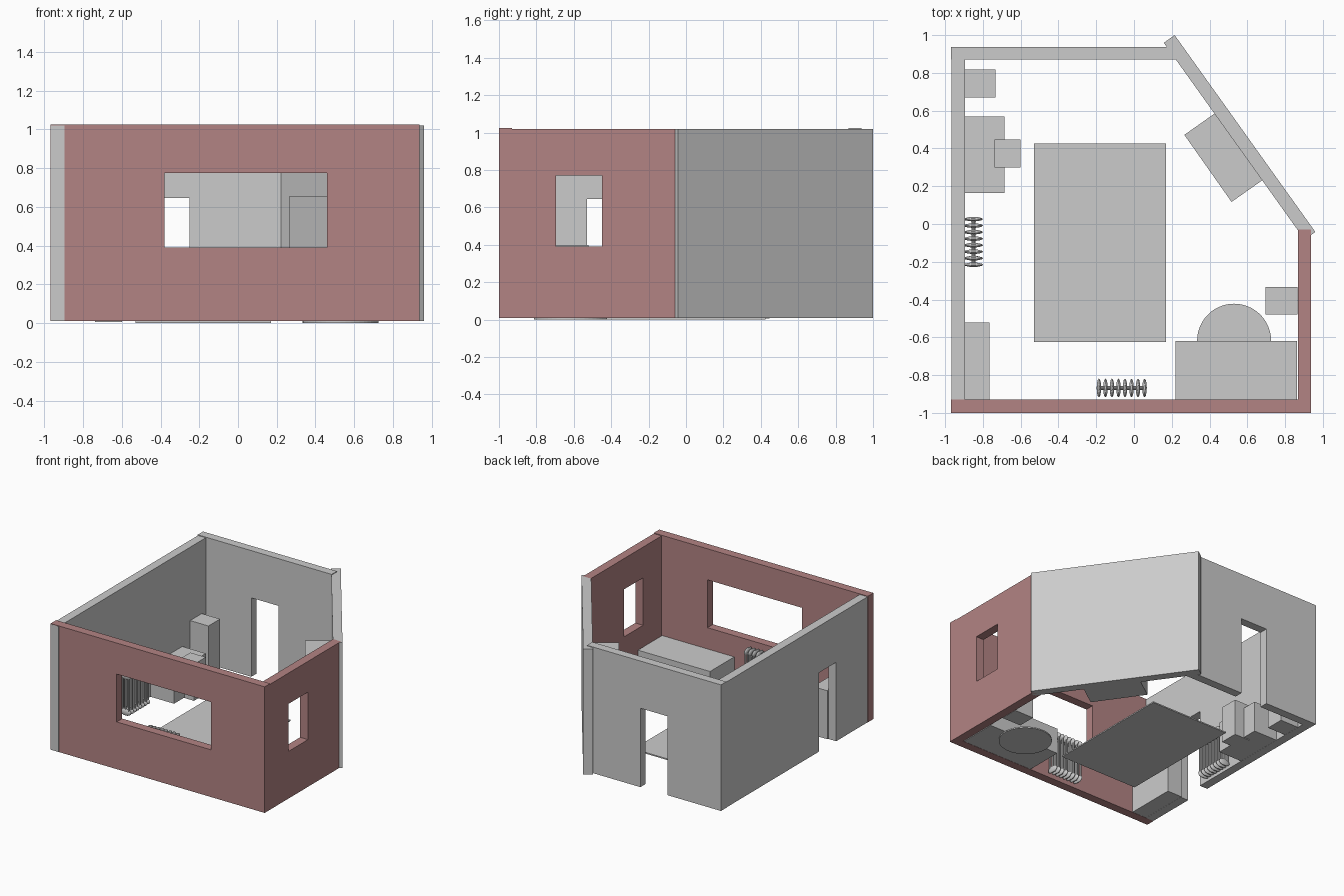
import bpy, bmesh
from math import pi, atan2, hypot
from mathutils import Matrix, Vector

if "Cube" in bpy.data.objects:
    bpy.data.objects.remove(bpy.data.objects["Cube"])

red = bpy.data.materials.new("red_wall")
red.diffuse_color = (0.45, 0.23, 0.23, 1)
red.use_nodes = True
red.node_tree.nodes["Principled BSDF"].inputs["Base Color"].default_value = red.diffuse_color


def finish(bm, name, mat=None):
    mesh = bpy.data.meshes.new(name)
    bm.to_mesh(mesh)
    bm.free()
    ob = bpy.data.objects.new(name, mesh)
    bpy.context.collection.objects.link(ob)
    if mat:
        mesh.materials.append(mat)
    return ob


def box(name, x0, x1, y0, y1, z0, z1, mat=None):
    bm = bmesh.new()
    m = (Matrix.Translation(((x0 + x1) / 2, (y0 + y1) / 2, (z0 + z1) / 2))
         @ Matrix.Diagonal((x1 - x0, y1 - y0, z1 - z0, 1)))
    bmesh.ops.create_cube(bm, size=1, matrix=m)
    return finish(bm, name, mat)


def cut(ob, *bounds):
    """Cut a box-shaped opening and bake the result."""
    cutter = box("cutter", *bounds)
    cutter.hide_render = True
    mod = ob.modifiers.new("opening", 'BOOLEAN')
    mod.operation, mod.solver, mod.object = 'DIFFERENCE', 'EXACT', cutter
    dg = bpy.context.evaluated_depsgraph_get()
    ob_mesh = bpy.data.meshes.new_from_object(ob.evaluated_get(dg))
    ob.modifiers.clear()
    ob.data = ob_mesh
    bpy.data.objects.remove(cutter)


def slab(name, a, b, depth, z0, z1):
    """Upright box whose outer edge runs a->b, with depth to the right of it."""
    a, b = Vector(a), Vector(b)
    d = b - a
    m = (Matrix.Translation((a.x, a.y, z0)) @ Matrix.Rotation(atan2(d.y, d.x), 4, 'Z')
         @ Matrix.Diagonal((d.length, depth, z1 - z0, 1)) @ Matrix.Translation((0.5, -0.5, 0.5)))
    bm = bmesh.new()
    bmesh.ops.create_cube(bm, size=1, matrix=m)
    return finish(bm, name)


# walls
Z0, Z1 = 0.01, 1.02
front = box("front_wall", -0.968, 0.938, -1.0, -0.93, Z0, 1.025, red)
cut(front, -0.38, 0.46, -1.1, -0.8, 0.39, 0.775)
right = box("right_wall", 0.868, 0.938, -0.93, -0.03, Z0, Z1, red)
cut(right, 0.8, 1.0, -0.695, -0.45, 0.39, 0.772)
left = box("left_wall", -0.966, -0.896, -0.93, 0.87, Z0, Z1)
cut(left, -1.1, -0.8, -0.53, -0.31, -0.1, 0.645)
back = box("back_wall", -0.968, 0.225, 0.87, 0.938, Z0, 1.025)
cut(back, -0.49, -0.25, 0.8, 1.0, -0.1, 0.645)
box("corner_strip", -0.966, -0.896, -1.001, -0.93, Z0, Z1)
slab("diagonal_wall", (0.96, -0.042), (0.215, 1.0), -0.07, Z0, Z1)

# furniture
slab("wardrobe", (0.68, 0.232), (0.43, 0.587), -0.2, Z0, 0.655)
box("sofa", 0.22, 0.862, -0.928, -0.62, Z0, 0.22)
box("side_table", 0.695, 0.866, -0.48, -0.333, Z0, 0.24)
box("cabinet", -0.895, -0.765, -0.928, -0.522, Z0, 0.40)
box("desk", -0.895, -0.685, 0.165, 0.57, Z0, 0.26)
box("stool", -0.738, -0.6, 0.298, 0.447, 0.005, 0.30)
box("corner_cupboard", -0.895, -0.732, 0.67, 0.818, Z0, 0.43)

# rugs
box("large_rug", -0.53, 0.17, -0.625, 0.425, 0.0, 0.01)
bm = bmesh.new()
bmesh.ops.create_cone(bm, cap_ends=True, segments=48, radius1=0.196, radius2=0.196, depth=0.01,
                      matrix=Matrix.Translation((0.53, -0.618, 0.005)))
finish(bm, "round_rug")


# radiators: ribs spaced along local x, each with three columns between rounded headers
def radiator(name, center, turn):
    bm = bmesh.new()
    base = Matrix.Translation(center) @ Matrix.Rotation(turn, 4, 'Z')
    for i in range(8):
        x = (i - 3.5) * 0.0345
        for z in (0.045, 0.335):
            bmesh.ops.create_uvsphere(
                bm, u_segments=12, v_segments=8, radius=1,
                matrix=base @ Matrix.Translation((x, 0, z)) @ Matrix.Diagonal((0.012, 0.05, 0.028, 1)))
        for y in (-0.03, 0, 0.03):
            bmesh.ops.create_cone(bm, cap_ends=True, segments=10, radius1=0.008, radius2=0.008,
                                  depth=0.29, matrix=base @ Matrix.Translation((x, y, 0.19)))
    for z in (0.045, 0.335):
        bmesh.ops.create_cone(bm, cap_ends=True, segments=10, radius1=0.01, radius2=0.01, depth=0.25,
                              matrix=base @ Matrix.Translation((0, 0, z)) @ Matrix.Rotation(pi / 2, 4, 'Y'))
    ob = finish(bm, name)
    bpy.ops.object.select_all(action='DESELECT')
    ob.select_set(True)
    bpy.context.view_layer.objects.active = ob
    bpy.ops.object.shade_smooth_by_angle()


radiator("front_radiator", (-0.065, -0.868, 0), 0)
radiator("left_radiator", (-0.85, -0.095, 0), pi / 2)
